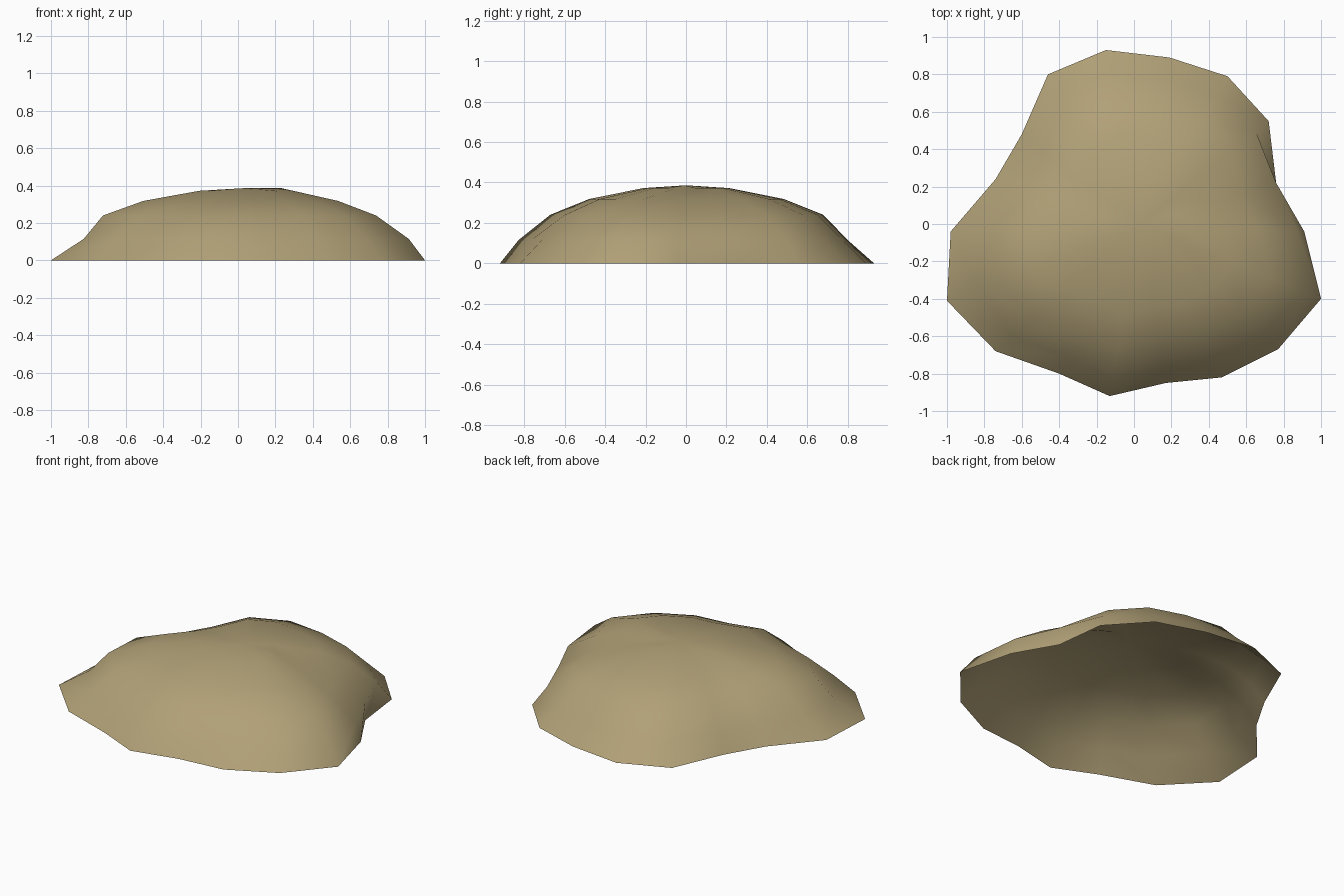
import bpy
import bmesh
from mathutils import Vector

default_cube = bpy.data.objects.get("Cube")
if default_cube:
    bpy.data.objects.remove(default_cube, do_unlink=True)


def make_material(name, colour):
    material = bpy.data.materials.new(name)
    material.use_nodes = True
    material.diffuse_color = colour
    shader = material.node_tree.nodes["Principled BSDF"]
    shader.inputs["Base Color"].default_value = colour
    shader.inputs["Roughness"].default_value = 0.9
    return material


# Ground outline of the mound, counterclockwise from its front left corner
outline = [
    (1, -.4), (.91, -.04), (.76, .22), (.72, .55), (.5, .79), (.19, .89),
    (-.15, .93), (-.46, .8), (-.6, .48), (-.74, .24), (-.98, -.04), (-1, -.41),
    (-.74, -.68), (-.4, -.8), (-.13, -.92), (.17, -.85), (.47, -.82), (.77, -.67),
]
# How far the lower slope leans inward at each outline point
lean = [.91, .96, 1, .9, .87, .87, .86, .87, .9,
        .9, .84, .83, .88, .89, .9, .9, .87, .89]
# Upper rings: share of the outline radius, height
upper_rings = [(.73, .24), (.52, .318), (.23, .372)]
summit = Vector((.03, 0, .386))
centre = Vector((summit.x, summit.y, 0))


def add_ring(bm, scales, height):
    ring = []
    for (x, y), scale in zip(outline, scales):
        point = centre.lerp(Vector((x, y, 0)), scale)
        point.z = height
        ring.append(bm.verts.new(point))
    return ring


# Open shell built ring by ring up to the summit
bm = bmesh.new()
count = len(outline)
rings = [add_ring(bm, [1] * count, 0), add_ring(bm, lean, .115)]
rings += [add_ring(bm, [scale] * count, height) for scale, height in upper_rings]
top = bm.verts.new(summit)

# A slight crest on the left side of the summit
rings[-1][1].co.z += .014

for lower, upper in zip(rings, rings[1:]):
    for i in range(count):
        j = (i + 1) % count
        bm.faces.new((lower[i], lower[j], upper[j], upper[i]))
for i in range(count):
    bm.faces.new((rings[-1][i], rings[-1][(i + 1) % count], top))

for face in bm.faces:
    face.smooth = True

mesh = bpy.data.meshes.new("earth_mound")
bm.to_mesh(mesh)
bm.free()
mesh.materials.append(make_material("dry earth", (.44, .355, .185, 1)))
mound = bpy.data.objects.new("earth_mound", mesh)
bpy.context.collection.objects.link(mound)
